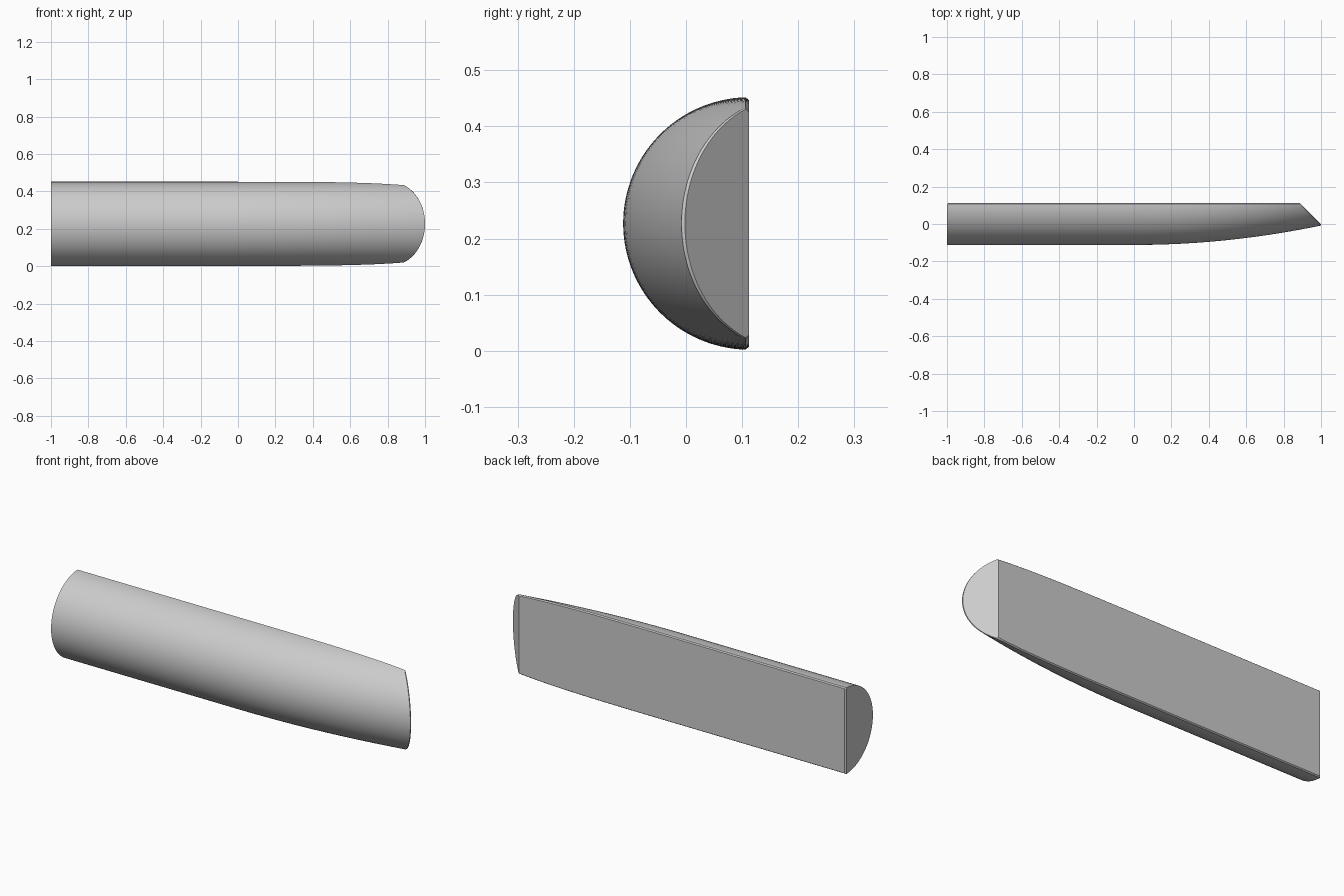
import bpy
import bmesh
import math

cube = bpy.data.objects.get("Cube")
if cube:
    bpy.data.objects.remove(cube, do_unlink=True)

RADIUS, MID_Z = 0.225, 0.227
BACK_Y, CHAMFER = 0.112, 0.006
SLANT = 0.998            # the slanted end lies on x + y = SLANT
ARC_STEPS, CURVE_STEPS = 64, 24


def surface_point(x, u):
    """Point on the rounded side; u runs from -1 (bottom) to 1 (top)."""
    centre = BACK_Y + 0.001 + 0.104 * max(x, 0) ** 2
    limit = math.acos(max(-1, min(1, (centre - BACK_Y + CHAMFER) / RADIUS)))
    return centre - RADIUS * math.cos(u * limit), RADIUS * math.sin(u * limit)


def end_x(u, plane):
    """Where the rounded side meets the slanted end."""
    x = 0.9
    for _ in range(30):
        x = plane - surface_point(x, u)[0]
    return x


us = [2 * i / ARC_STEPS - 1 for i in range(ARC_STEPS + 1)]


def make_ring(x_of_u, back_y=BACK_Y):
    """Rounded section closed by two chamfered corners on the flat back."""
    ring = []
    for u in us:
        x = x_of_u(u)
        y, z = surface_point(x, u)
        ring.append((x, y, z))
    x, y, z = ring[-1]
    x -= (back_y - y) if x > 0.5 else 0
    z -= CHAMFER * 0.8
    return [(x, back_y, -z)] + ring + [(x, back_y, z)]


# Straight body, then the part that curves up to the slanted end
rings = [make_ring(lambda u: -1.0, BACK_Y - CHAMFER),
         make_ring(lambda u: CHAMFER - 1.0),
         make_ring(lambda u: -0.5)]
for i in range(CURVE_STEPS + 1):
    s = i / CURVE_STEPS
    ring = make_ring(lambda u: s * end_x(u, SLANT - CHAMFER))
    if s < 1:        # back corners follow their section
        bx = s * (SLANT - BACK_Y)
        ring[0] = (bx,) + ring[0][1:]
        ring[-1] = (bx,) + ring[-1][1:]
    rings.append(ring)

# Chamfered rim of the slanted face
rim = []
for x, y, z in rings[-1]:
    y += CHAMFER * max(0, (BACK_Y - y) / (BACK_Y + 0.007))
    rim.append((SLANT - y, y, z * 0.985))
rings.append(rim)

bm = bmesh.new()
loops = [[bm.verts.new((x, y, z + MID_Z)) for x, y, z in r] for r in rings]
count = len(loops[0])
for a, b in zip(loops, loops[1:]):
    for i in range(count):
        j = (i + 1) % count
        bm.faces.new((a[i], a[j], b[j], b[i]))
bm.faces.new(loops[0])
bm.faces.new(loops[-1])
bmesh.ops.recalc_face_normals(bm, faces=bm.faces)

mesh = bpy.data.meshes.new("half_round_bar")
bm.to_mesh(mesh)
bm.free()
bar = bpy.data.objects.new("half_round_bar", mesh)
bpy.context.collection.objects.link(bar)

# Plain grey
grey = bpy.data.materials.new("light_grey")
grey.use_nodes = True
colour = (0.6, 0.6, 0.6, 1)
grey.diffuse_color = colour
grey.node_tree.nodes["Principled BSDF"].inputs["Base Color"].default_value = colour
mesh.materials.append(grey)

bpy.ops.object.select_all(action="DESELECT")
bar.select_set(True)
bpy.context.view_layer.objects.active = bar
bpy.ops.object.shade_smooth_by_angle(angle=math.radians(25))
